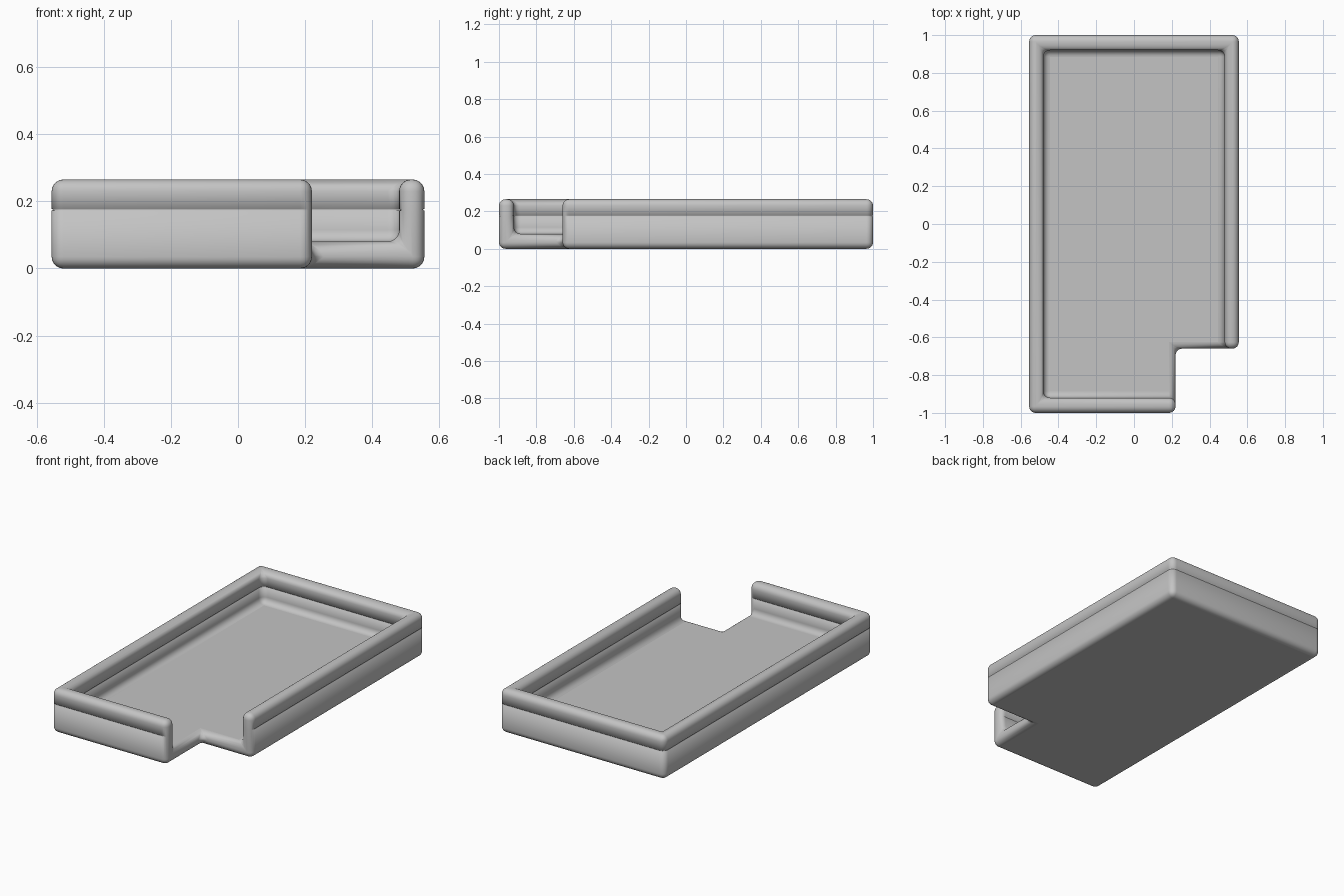
import bpy, bmesh
from mathutils import Vector

cube = bpy.data.objects.get("Cube")
if cube:
    bpy.data.objects.remove(cube, do_unlink=True)

# Layout lines: outer walls, inner walls and the notch in the front left corner
XS = [-0.555, -0.48, 0.22, 0.48, 0.555]
YS = [-1.0, -0.92, -0.66, 0.92, 1.0]
ZS = [0.0, 0.08, 0.265]
RADIUS = 0.035
SEAM_Z, SEAM_HALF, SEAM_DEPTH = 0.175, 0.003, 0.006


def solid(i, j, k):
    """True where a layout cell holds floor or wall."""
    if not (0 <= i < 4 and 0 <= j < 4 and 0 <= k < 2):
        return False
    if i >= 2 and j <= 1:
        return False
    return k == 0 or i in (0, 3) or j in (0, 3)


def add_side(bm, cell, axis, step):
    """Add the quad on one side of a layout cell."""
    lines = (XS, YS, ZS)
    a, b = [n for n in range(3) if n != axis]
    corners = []
    for da, db in ((0, 0), (1, 0), (1, 1), (0, 1)):
        idx = list(cell)
        idx[axis] += step > 0
        idx[a] += da
        idx[b] += db
        corners.append(bm.verts.new([lines[n][idx[n]] for n in range(3)]))
    bm.faces.new(corners)


# Tray shell with an open corner
bm = bmesh.new()
for i in range(4):
    for j in range(4):
        for k in range(2):
            if not solid(i, j, k):
                continue
            for axis in range(3):
                for step in (-1, 1):
                    near = [i, j, k]
                    near[axis] += step
                    if not solid(*near):
                        add_side(bm, (i, j, k), axis, step)
bmesh.ops.remove_doubles(bm, verts=bm.verts[:], dist=0.0001)
bmesh.ops.recalc_face_normals(bm, faces=bm.faces[:])
bmesh.ops.dissolve_limit(bm, angle_limit=0.02, verts=bm.verts[:], edges=bm.edges[:])

# Round every edge
bmesh.ops.bevel(bm, geom=bm.edges[:], offset=RADIUS, offset_type='OFFSET',
                segments=6, profile=0.5, affect='EDGES', clamp_overlap=False)

# Fine seam below the rim, fading out at the two open wall ends
for z in (SEAM_Z - SEAM_HALF, SEAM_Z, SEAM_Z + SEAM_HALF):
    bmesh.ops.bisect_plane(bm, geom=bm.verts[:] + bm.edges[:] + bm.faces[:],
                           dist=0.00001, plane_co=(0, 0, z), plane_no=(0, 0, 1))
bm.normal_update()
moves = []
for v in bm.verts:
    if abs(v.co.z - SEAM_Z) < 0.0005:
        n = Vector((v.normal.x, v.normal.y, 0)).normalized()
        front_end = v.co.y < -0.9 and v.co.x > 0.1 and n.x > 0.3
        side_end = v.co.x > 0.4 and v.co.y < -0.6 and n.y < -0.3
        if not (front_end or side_end):
            moves.append((v, n))
for v, n in moves:
    v.co -= n * SEAM_DEPTH

# Smooth everywhere but the wide floor and underside
bm.normal_update()
for f in bm.faces:
    f.smooth = not (abs(f.normal.z) > 0.99 and f.calc_area() > 0.5)

mesh = bpy.data.meshes.new("tray")
bm.to_mesh(mesh)
bm.free()
tray = bpy.data.objects.new("tray", mesh)
bpy.context.collection.objects.link(tray)

# Single plain grey
grey = bpy.data.materials.new("plain grey")
grey.use_nodes = True
color = (0.55, 0.55, 0.55, 1.0)
grey.diffuse_color = color
for node in grey.node_tree.nodes:
    if node.type == 'BSDF_PRINCIPLED':
        node.inputs["Base Color"].default_value = color
mesh.materials.append(grey)
